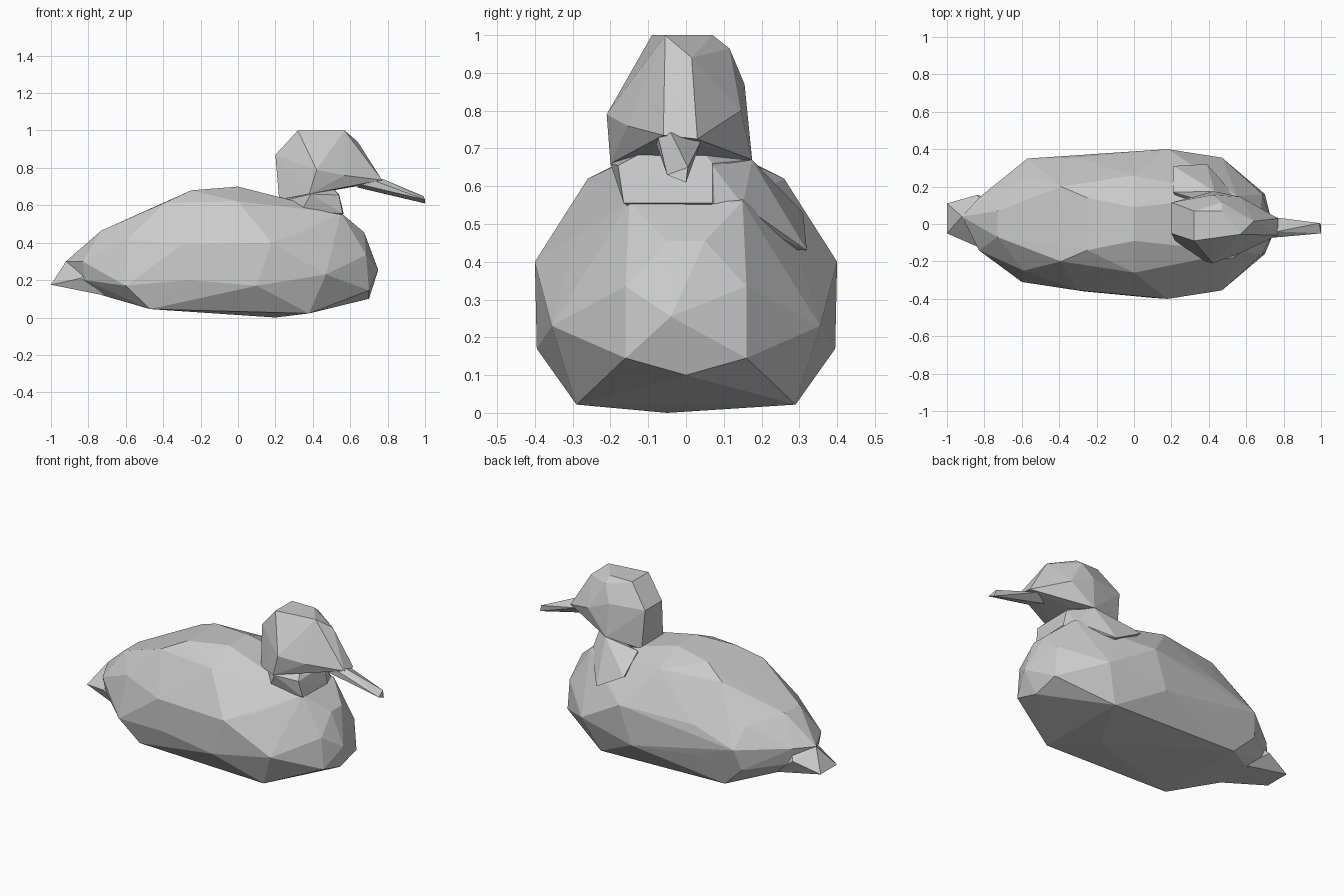
import bpy, bmesh


def hull(name, points, mirrored=()):
    """Flat-faced solid around points; mirrored points appear on both sides of y = 0."""
    pts = list(points)
    for x, y, z in mirrored:
        pts += [(x, y, z), (x, -y, z)]
    bm = bmesh.new()
    for p in pts:
        bm.verts.new(p)
    res = bmesh.ops.convex_hull(bm, input=bm.verts[:])
    loose = {g for g in res["geom_interior"] + res["geom_unused"]
             if isinstance(g, bmesh.types.BMVert)}
    bmesh.ops.delete(bm, geom=list(loose), context='VERTS')
    bmesh.ops.recalc_face_normals(bm, faces=bm.faces[:])
    mesh = bpy.data.meshes.new(name)
    bm.to_mesh(mesh)
    bm.free()
    obj = bpy.data.objects.new(name, mesh)
    bpy.context.collection.objects.link(obj)
    return obj


# Plump faceted body: keel, breast and end points, then paired side points
hull("body",
     [(0.20, -0.05, 0.0), (0.70, 0.0, 0.10), (0.75, -0.04, 0.255),
      (-0.92, 0.04, 0.30), (-0.57, 0.35, 0.30)],
     [(0.38, 0.29, 0.022), (-0.47, 0.29, 0.045), (0.70, 0.16, 0.145),
      (0.685, 0.16, 0.335), (0.675, 0.05, 0.455), (0.47, 0.355, 0.23),
      (0.18, 0.40, 0.40), (0.10, 0.395, 0.17), (-0.30, 0.355, 0.39),
      (-0.27, 0.36, 0.20), (-0.60, 0.31, 0.17), (-0.59, 0.25, 0.42),
      (-0.83, 0.14, 0.30), (-0.82, 0.12, 0.20), (-0.73, 0.10, 0.12),
      (-0.73, 0.07, 0.465), (-0.39, 0.20, 0.615), (-0.25, 0.14, 0.68),
      (0.0, 0.09, 0.70), (0.0, 0.26, 0.62), (0.36, 0.29, 0.46),
      (0.55, 0.15, 0.56)])

# Blunt tail, turned slightly to one side
hull("tail",
     [(-1.0, 0.11, 0.175), (-1.0, -0.05, 0.175), (-0.92, 0.04, 0.30),
      (-0.84, 0.155, 0.23), (-0.84, -0.12, 0.21), (-0.70, 0.12, 0.115),
      (-0.70, -0.12, 0.115), (-0.70, 0.0, 0.40)])

# Short neck with a sloping shoulder on the far side
hull("neck",
     [(0.34, -0.17, 0.57), (0.56, -0.165, 0.555), (0.565, 0.07, 0.555),
      (0.54, -0.18, 0.655), (0.54, 0.07, 0.66), (0.39, -0.20, 0.66),
      (0.22, -0.06, 0.62), (0.22, 0.12, 0.63), (0.42, 0.17, 0.67),
      (0.45, 0.0, 0.75), (0.40, 0.0, 0.45)])
hull("shoulder",
     [(0.56, 0.07, 0.555), (0.54, 0.07, 0.655), (0.43, 0.175, 0.67),
      (0.21, 0.17, 0.64), (0.21, 0.31, 0.53), (0.39, 0.32, 0.43),
      (0.54, 0.15, 0.55), (0.30, 0.0, 0.45)])

# Angular head, wider on the near cheek
hull("head",
     [(0.32, -0.09, 1.0), (0.32, 0.07, 1.0), (0.47, 0.07, 1.0),
      (0.57, -0.055, 1.0), (0.47, 0.115, 0.965), (0.64, 0.015, 0.94),
      (0.20, -0.05, 0.87), (0.20, 0.115, 0.87), (0.22, -0.09, 0.63),
      (0.22, 0.12, 0.63), (0.42, -0.21, 0.79), (0.38, -0.20, 0.66),
      (0.42, 0.155, 0.87), (0.43, 0.175, 0.67), (0.57, 0.145, 0.80),
      (0.57, -0.155, 0.76), (0.69, 0.02, 0.85), (0.77, -0.06, 0.735),
      (0.77, 0.03, 0.725), (0.62, 0.0, 0.70)])

# Long tapering bill
hull("bill",
     [(0.72, -0.075, 0.735), (0.72, 0.04, 0.72), (0.77, -0.04, 0.742),
      (0.64, 0.0, 0.695), (0.64, -0.08, 0.715), (0.99, 0.005, 0.65),
      (1.0, 0.0, 0.61), (1.0, -0.05, 0.63)])
